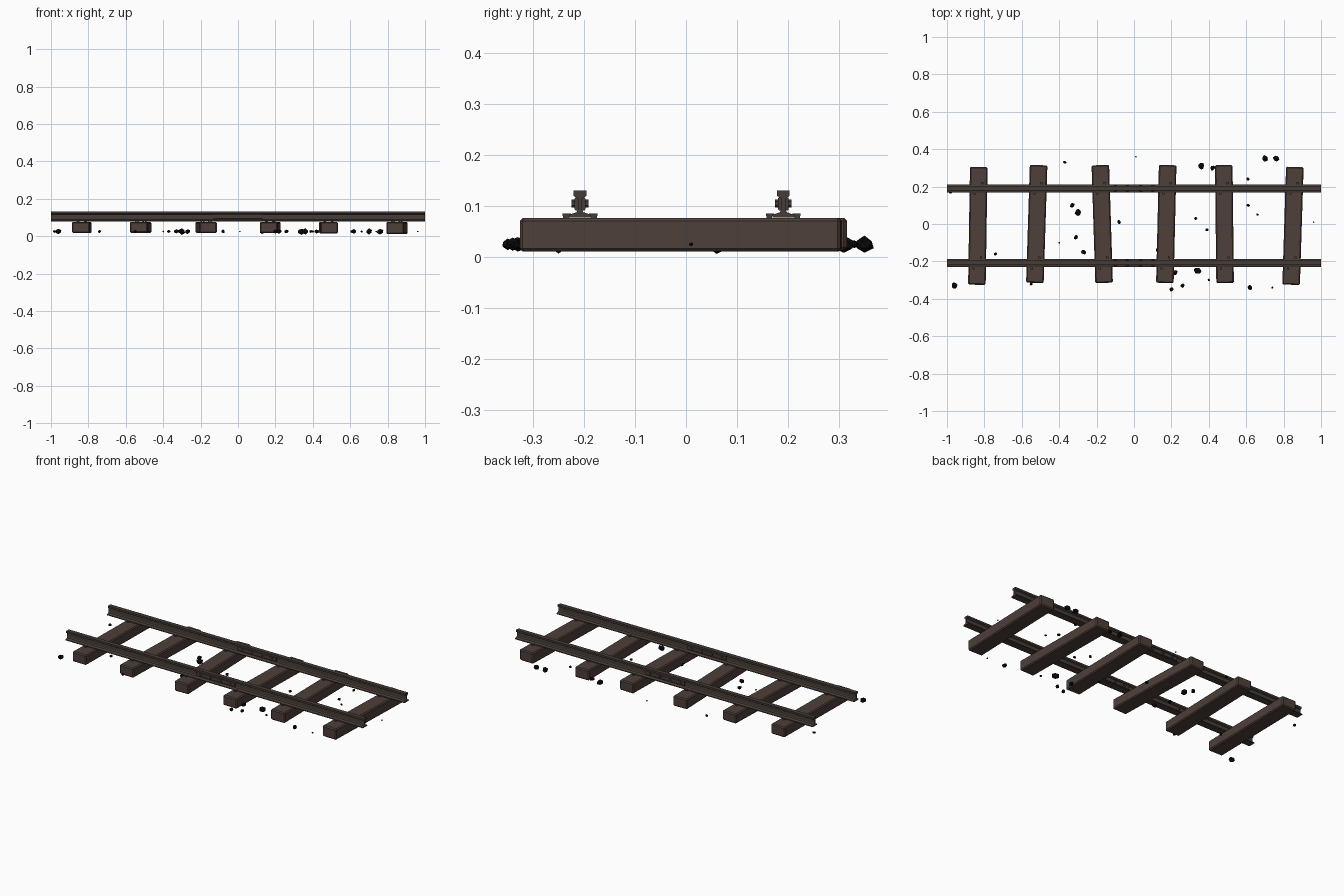
import bpy, bmesh, math, random
from mathutils import Vector, Matrix

random.seed(4)
cube = bpy.data.objects.get("Cube")
if cube:
    bpy.data.objects.remove(cube)


def material(name, rgb):
    m = bpy.data.materials.new(name)
    m.use_nodes = True
    m.diffuse_color = (*rgb, 1)
    m.node_tree.nodes["Principled BSDF"].inputs["Base Color"].default_value = (*rgb, 1)
    return m


wood = material("dark brown wood", (.075, .05, .042))
steel = material("rusty steel", (.062, .046, .038))
stone = material("black stone", (.004, .004, .004))


def finish(name, bm, mat):
    bmesh.ops.recalc_face_normals(bm, faces=bm.faces)
    mesh = bpy.data.meshes.new(name)
    bm.to_mesh(mesh)
    bm.free()
    mesh.materials.append(mat)
    obj = bpy.data.objects.new(name, mesh)
    bpy.context.collection.objects.link(obj)
    return obj


def add_box(bm, centre, size, turn=0):
    place = Matrix.Translation(centre) @ Matrix.Rotation(turn, 4, "Z")
    bmesh.ops.create_cube(bm, size=1, matrix=place @ Matrix.Diagonal((*size, 1)))


def extrude_x(name, half, y, x0, x1, mat):
    """Mirror a half profile (offset, height) about y and sweep it along x."""
    bm = bmesh.new()
    outline = half + [(-w, z) for w, z in reversed(half)]
    face = bm.faces.new([bm.verts.new((x0, y + w, z)) for w, z in outline])
    swept = bmesh.ops.extrude_face_region(bm, geom=[face])["geom"]
    moved = [v for v in swept if isinstance(v, bmesh.types.BMVert)]
    bmesh.ops.translate(bm, verts=moved, vec=(x1 - x0, 0, 0))
    return finish(name, bm, mat)


# Sleepers: back end x, front end x, middle y, underside height
sleepers = [(-.83, -.84, -.01, .016), (-.51, -.53, 0, .018), (-.18, -.16, 0, .016),
            (.18, .165, 0, .016), (.48, .487, 0, .014), (.86, .84, -.01, .011)]
for i, (xb, xf, y, z) in enumerate(sleepers):
    bm = bmesh.new()
    top = .077
    add_box(bm, ((xb + xf) / 2, y, (z + top) / 2), (.094, .63, top - z),
            -math.atan2(xb - xf, .63))
    tie = finish(f"sleeper_{i + 1}", bm, wood)
    bevel = tie.modifiers.new("worn edges", "BEVEL")
    bevel.width = .006
    bevel.segments = 1

# Rails with joint bars, bolts and spikes
rail_half = [(.0215, .078), (.0215, .083), (.007, .088), (.004, .093),
             (.004, .115), (.0125, .12), (.0125, .131)]
bar_half = [(.008, .091), (.0105, .094), (.0105, .115), (.008, .118)]
for side, y in (("front", -.208), ("back", .191)):
    extrude_x(f"{side}_rail", rail_half, y, -1, 1, steel)
    extrude_x(f"{side}_joint_bars", bar_half, y, -.13, .13, steel)

    bm = bmesh.new()
    for x in (-.1, -.035, .035, .1):
        place = Matrix.Translation((x, y, .105)) @ Matrix.Rotation(math.pi / 2, 4, "X")
        bmesh.ops.create_cone(bm, cap_ends=True, segments=6, radius1=.008,
                              radius2=.008, depth=.033, matrix=place)
    finish(f"{side}_joint_bolts", bm, steel)

    bm = bmesh.new()
    for xb, xf, ty, z in sleepers:
        x = xf + (xb - xf) * (y + .315) / .63
        for s in (-1, 1):
            add_box(bm, (x + s * .02, y + s * .026, .0835), (.012, .016, .005))
            add_box(bm, (x + s * .02, y + s * .0275, .074), (.009, .011, .02))
    finish(f"{side}_spikes", bm, steel)

# Loose stones: x, y, radius
stones = [(-.96, -.33, .02), (-.98, .17, .01), (-.74, -.16, .01), (-.55, -.32, .01),
          (-.37, .33, .01), (-.33, .1, .015), (-.3, .06, .021), (-.4, -.1, .006),
          (-.31, -.07, .014), (-.27, -.15, .016), (-.08, .01, .012), (.01, .36, .005),
          (.36, .31, .02), (.42, .3, .015), (.61, .24, .01), (.33, .03, .01),
          (.39, -.03, .01), (.61, .1, .011), (.66, .05, .008), (.96, .01, .005),
          (.7, .35, .02), (.76, .35, .02), (.34, -.25, .021), (.22, -.26, .015),
          (.4, -.3, .008), (.26, -.33, .013), (.2, -.35, .013), (.62, -.34, .016),
          (.74, -.34, .006), (.13, -.14, .016)]
bm = bmesh.new()
for x, y, r in stones:
    ball = bmesh.ops.create_icosphere(bm, subdivisions=1, radius=r)["verts"]
    spin = Matrix.Rotation(random.uniform(0, math.tau), 3, "Z")
    for v in ball:
        rough = v.co * random.uniform(.85, 1.12)
        v.co = spin @ Vector((rough.x, rough.y * .85, rough.z * .8)) + Vector((x, y, .025))
finish("ballast_stones", bm, stone)
